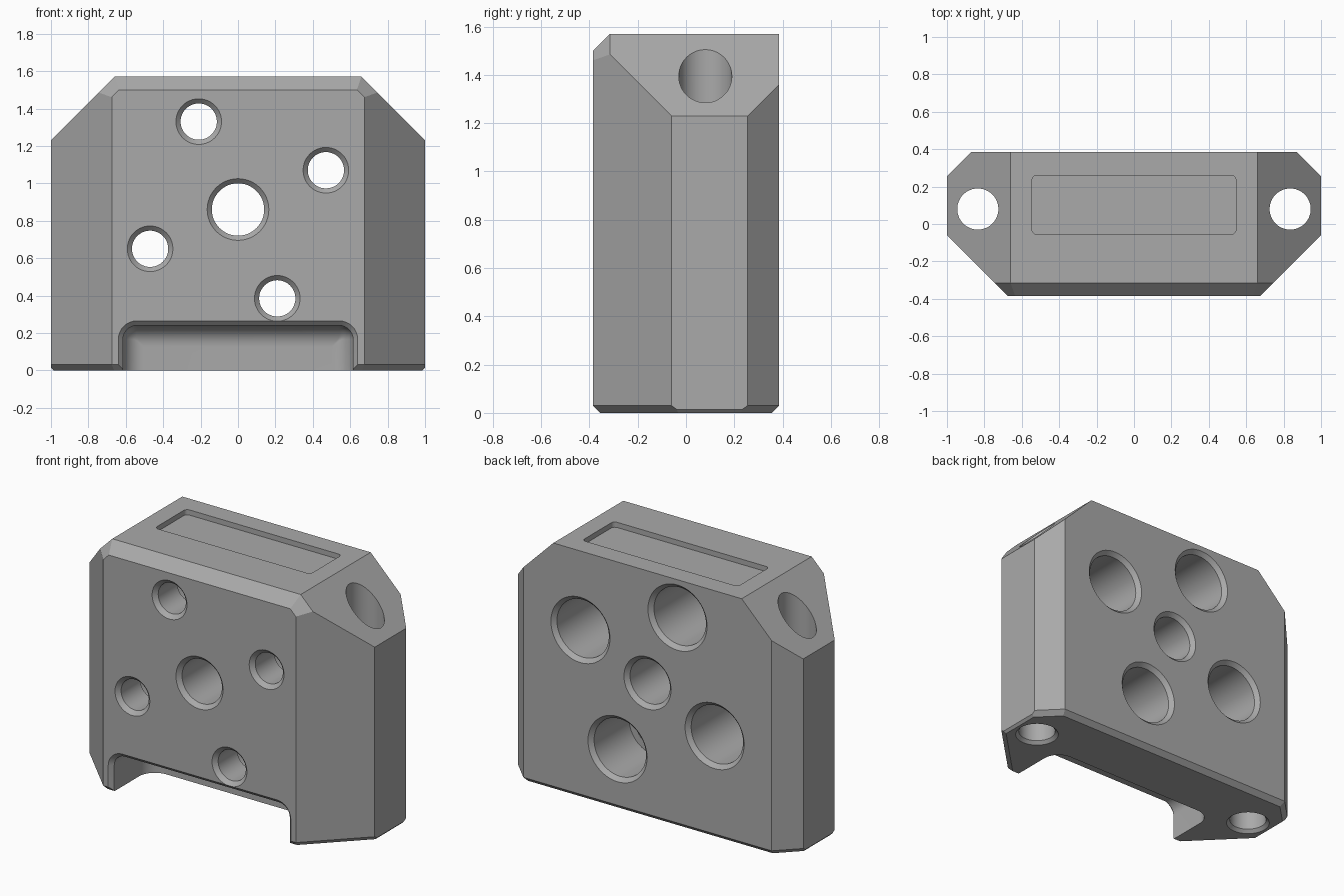
import bpy, bmesh, math
from mathutils import Vector

if "Cube" in bpy.data.objects:
    bpy.data.objects.remove(bpy.data.objects["Cube"])

grey = bpy.data.materials.new("matte grey")
grey.diffuse_color = (0.4, 0.4, 0.4, 1)
grey.use_nodes = True
grey.node_tree.nodes["Principled BSDF"].inputs["Base Color"].default_value = grey.diffuse_color

W, D, H = 1.0, 0.385, 1.57


def make_object(name, bm):
    bmesh.ops.recalc_face_normals(bm, faces=bm.faces[:])
    me = bpy.data.meshes.new(name)
    bm.to_mesh(me)
    bm.free()
    me.materials.append(grey)
    ob = bpy.data.objects.new(name, me)
    bpy.context.collection.objects.link(ob)
    return ob


def loft(name, rings):
    """Skin a stack of equal-length closed rings and cap both ends."""
    bm = bmesh.new()
    loops = [[bm.verts.new(p) for p in ring] for ring in rings]
    n = len(loops[0])
    for a, b in zip(loops, loops[1:]):
        for i in range(n):
            j = (i + 1) % n
            bm.faces.new((a[i], a[j], b[j], b[i]))
    bm.faces.new(loops[0])
    bm.faces.new(loops[-1])
    return make_object(name, bm)


def circle(r, n=48):
    return [(r * math.cos(2 * math.pi * i / n), r * math.sin(2 * math.pi * i / n)) for i in range(n)]


def rounded_rect(x0, x1, y0, y1, r, n=8):
    pts = []
    corners = ((x1 - r, y1 - r), (x0 + r, y1 - r), (x0 + r, y0 + r), (x1 - r, y0 + r))
    for k, (cx, cy) in enumerate(corners):
        for i in range(n + 1):
            a = math.pi / 2 * (k + i / n)
            pts.append((cx + r * math.cos(a), cy + r * math.sin(a)))
    return pts


def bore(name, x, z, profile):
    """Hole along y from (radius, y) steps."""
    return loft(name, [[(x + u, y, z + v) for u, v in circle(r)] for r, y in profile])


# Main block: a box trimmed by chamfer planes
bm = bmesh.new()
bmesh.ops.create_cube(bm, size=1)
for v in bm.verts:
    v.co = Vector((v.co.x * 2 * W, v.co.y * 2 * D, (v.co.z + 0.5) * H))

planes = [((0, -D, 1.50), (0, -1, 1)),          # front top edge
          ((0, -D, 0.03), (0, -1, -1)),         # front bottom edge
          ((0, D, 0.03), (0, 1, -1))]           # back bottom edge
for s in (-1, 1):
    planes += [((s, -0.06, 0), (s, -1, 0)),                   # front corner
               ((s, 0.255, 0), (s, 1, 0)),                    # back corner
               ((s, 0, 1.23), (s, 0, 1)),                     # sloped shoulder
               ((s * 0.66, -0.315, H), (s, -1.35, 1)),        # shoulder front edge
               ((s, -0.06, 0.03), (s, -1, -1.414)),           # bottom edges
               ((s, 0.255, 0.03), (s, 1, -1.414)),
               ((s, 0, 0.015), (s, 0, -1))]
for co, no in planes:
    res = bmesh.ops.bisect_plane(bm, geom=bm.verts[:] + bm.edges[:] + bm.faces[:], dist=1e-5,
                                 plane_co=co, plane_no=Vector(no).normalized(), clear_outer=True)
    edges = [e for e in res["geom_cut"] if isinstance(e, bmesh.types.BMEdge)]
    bmesh.ops.holes_fill(bm, edges=edges, sides=0)
block = make_object("block", bm)

cutters = []

# Centre hole, chamfered on both faces
C, E = 0.025, 0.04
cutters.append(bore("centre_hole", 0, 0.86, [(0.14 + C + E, -D - E), (0.14, -D + C),
                                             (0.14, D - C), (0.14 + C + E, D + E)]))

# Four stepped holes: narrow at the front, wide at the back
for x, z in ((-0.21, 1.33), (0.47, 1.07), (-0.47, 0.65), (0.21, 0.385)):
    front = [(0.097 + C + E, -D - E), (0.097, -D + C), (0.097, -0.17)]
    if z < 0.5:   # keeps clear of the slot below
        step = [(0.138, -0.17), (0.138, 0.01), (0.182, 0.01)]
    else:
        step = [(0.182, -0.17)]
    back = [(0.182, D - C), (0.182 + C + E, D + E)]
    cutters.append(bore("stepped_hole", x, z, front + step + back))

# Vertical holes through the shoulders
for s in (-1, 1):
    steps = [(0.11 + 0.02 + E, -E), (0.11, 0.02), (0.11, H + 0.1)]
    cutters.append(loft("shoulder_hole", [[(s * 0.835 + u, 0.08 + v, z) for u, v in circle(r)]
                                          for r, z in steps]))

# Slot at the bottom front, chamfered at its mouth and filleted at its back
F = 0.11
sections = [(-C - E, -D - E), (0, -D + C)]
sections += [(F * (1 - math.cos(a)), -F + F * math.sin(a))
             for a in (math.pi / 2 * i / 10 for i in range(11))]
cutters.append(loft("slot", [[(u, y, v) for u, v in
                              rounded_rect(-0.615 + o, 0.615 - o, -0.4, 0.24 - o, max(0.075 - o, 0.006))]
                             for o, y in sections]))

# Shallow pocket on top
cutters.append(loft("top_pocket", [[(u, v, z) for u, v in rounded_rect(-0.545, 0.545, -0.055, 0.26, 0.025)]
                                   for z in (H - 0.033, H + 0.1)]))

# Cut everything out and tidy up
bpy.context.view_layer.objects.active = block
block.select_set(True)
for cutter in cutters:
    mod = block.modifiers.new("cut", 'BOOLEAN')
    mod.operation, mod.solver, mod.object = 'DIFFERENCE', 'EXACT', cutter
    bpy.ops.object.modifier_apply(modifier=mod.name)
for cutter in cutters:
    bpy.data.objects.remove(cutter)
bpy.ops.object.shade_smooth_by_angle(angle=math.radians(25))
